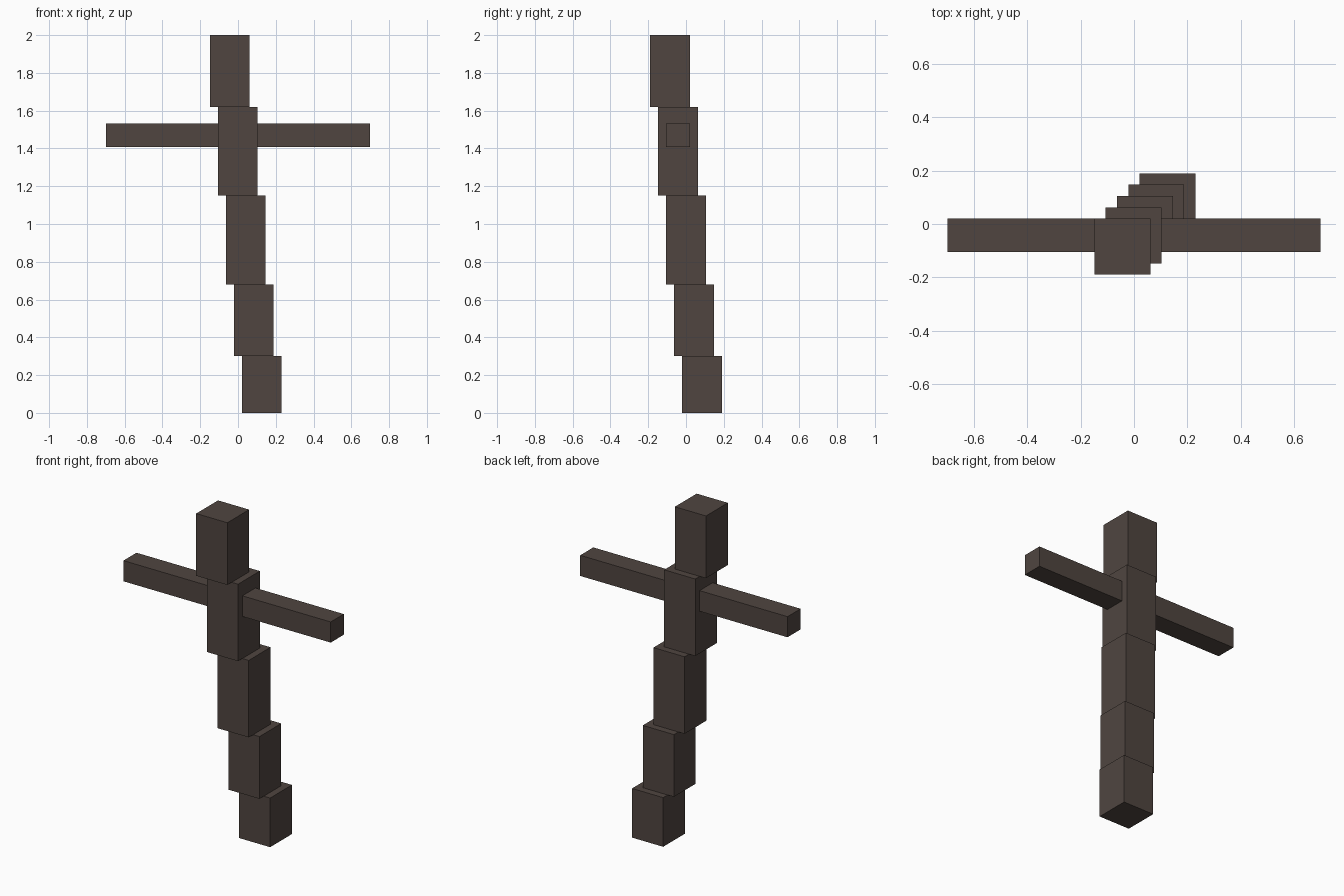
import bpy

cube = bpy.data.objects.get("Cube")
if cube:
    bpy.data.objects.remove(cube, do_unlink=True)

# Single dark brown bark colour
COLOUR = (0.080, 0.060, 0.051, 1.0)
bark = bpy.data.materials.new("dark_brown_bark")
bark.use_nodes = True
bark.diffuse_color = COLOUR
bsdf = bark.node_tree.nodes["Principled BSDF"]
bsdf.inputs["Base Color"].default_value = COLOUR
bsdf.inputs["Roughness"].default_value = 0.9


def box(name, centre, size):
    bpy.ops.mesh.primitive_cube_add(size=1, location=centre)
    obj = bpy.context.object
    obj.name = name
    obj.scale = size
    bpy.ops.object.transform_apply(location=False, rotation=False, scale=True)
    obj.data.materials.append(bark)
    return obj


# Leaning trunk: equal square blocks, each stepped diagonally forward
WIDTH = 0.21
STEP = 0.0425
LEVELS = [0.0, 0.30, 0.68, 1.15, 1.62, 2.0]
for i, (low, high) in enumerate(zip(LEVELS, LEVELS[1:])):
    box(f"trunk_block_{i + 1}",
        (0.126 - STEP * i, 0.085 - STEP * i, (low + high) / 2),
        (WIDTH, WIDTH, high - low))

# Branch running sideways through the fourth block
box("cross_branch", (0, -0.0425, 1.47), (1.40, 0.126, 0.126))
